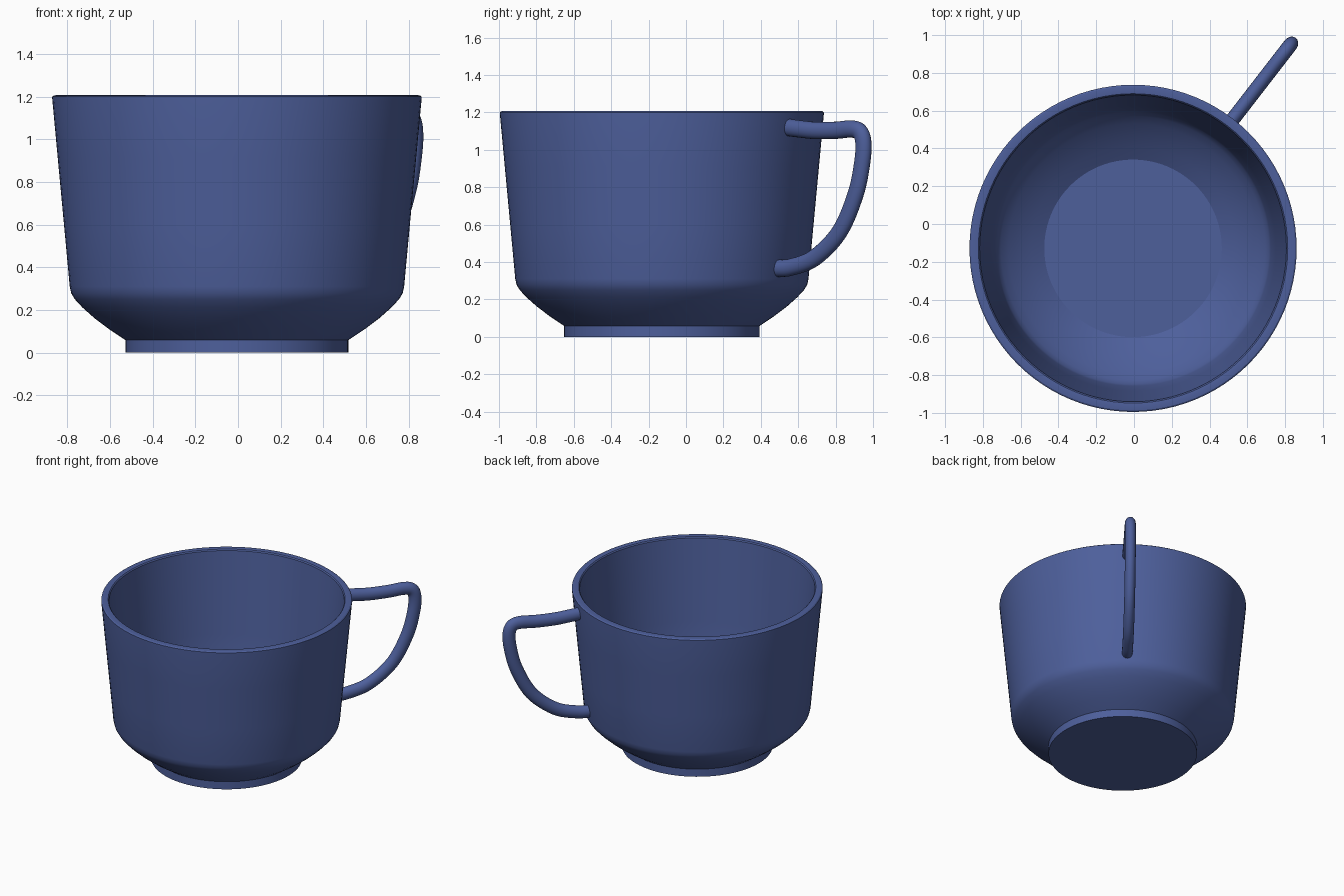
import bpy, bmesh, math
from mathutils import Vector

if "Cube" in bpy.data.objects:
    bpy.data.objects.remove(bpy.data.objects["Cube"])

CX, CY = -0.005, -0.129
ANGLE = math.radians(52.3)

glaze = bpy.data.materials.new("blue_glaze")
glaze.diffuse_color = (0.075, 0.115, 0.33, 1)
glaze.use_nodes = True
glaze.node_tree.nodes["Principled BSDF"].inputs["Base Color"].default_value = glaze.diffuse_color


def finish(name, bm, angle):
    bmesh.ops.recalc_face_normals(bm, faces=bm.faces)
    me = bpy.data.meshes.new(name)
    bm.to_mesh(me)
    bm.free()
    ob = bpy.data.objects.new(name, me)
    ob.location = (CX, CY, 0)
    me.materials.append(glaze)
    bpy.context.collection.objects.link(ob)
    bpy.ops.object.select_all(action='DESELECT')
    ob.select_set(True)
    bpy.context.view_layer.objects.active = ob
    bpy.ops.object.shade_smooth_by_angle(angle=math.radians(angle))
    return ob


def skin(bm, rings):
    """Bridge consecutive closed rings of vertices with quads."""
    for a, b in zip(rings, rings[1:]):
        n = len(a)
        for i in range(n):
            j = (i + 1) % n
            bm.faces.new((a[i], a[j], b[j], b[i]))
    bm.faces.new(rings[0])
    bm.faces.new(rings[-1])


# Cup body: lathed profile from the foot, up the outside, over the rim, to the inner floor
profile = [(0.522, 0), (0.522, 0.058), (0.60, 0.11), (0.67, 0.163), (0.725, 0.212),
           (0.76, 0.25), (0.777, 0.278), (0.784, 0.31), (0.81, 0.59), (0.84, 0.91),
           (0.866, 1.19), (0.866, 1.2), (0.858, 1.206), (0.838, 1.208), (0.819, 1.206), (0.812, 1.198),
           (0.785, 0.91), (0.755, 0.59), (0.729, 0.32), (0.72, 0.29), (0.70, 0.262),
           (0.66, 0.222), (0.60, 0.173), (0.54, 0.129), (0.47, 0.085)]
SEG = 96
bm = bmesh.new()
rings = [[bm.verts.new((r * math.cos(2 * math.pi * i / SEG), r * math.sin(2 * math.pi * i / SEG), z))
          for i in range(SEG)] for r, z in profile]
skin(bm, rings)
finish("cup_body", bm, 30)

# Handle: elliptical section swept along a smooth path, given as side-view (y, z) points
side = [(0.525, 1.122), (0.60, 1.112), (0.69, 1.103), (0.80, 1.104), (0.88, 1.111), (0.928, 1.097),
        (0.948, 1.04), (0.942, 0.93), (0.906, 0.76), (0.82, 0.56), (0.687, 0.422),
        (0.56, 0.372), (0.48, 0.366)]
pts = [Vector(((y - CY) / math.sin(ANGLE), z)) for y, z in side]


def spline(p, steps=6):
    """Catmull-Rom interpolation through the points."""
    ext = [2 * p[0] - p[1]] + p + [2 * p[-1] - p[-2]]
    out = []
    for a, b, c, d in zip(ext, ext[1:], ext[2:], ext[3:]):
        for k in range(steps):
            t = k / steps
            out.append(0.5 * (2 * b + (c - a) * t + (2 * a - 5 * b + 4 * c - d) * t ** 2
                              + (3 * b - a - 3 * c + d) * t ** 3))
    return out + [p[-1]]


path = spline(pts)
bm = bmesh.new()
rings = []
for i, p in enumerate(path):
    tan = (path[min(i + 1, len(path) - 1)] - path[max(i - 1, 0)]).normalized()
    ring = []
    for k in range(20):
        a = 2 * math.pi * k / 20
        q = p + Vector((-tan.y, tan.x)) * 0.046 * math.cos(a)
        ring.append(bm.verts.new((q.x, 0.038 * math.sin(a), q.y)))
    rings.append(ring)
skin(bm, rings)
handle = finish("handle", bm, 40)
handle.rotation_euler.z = ANGLE
